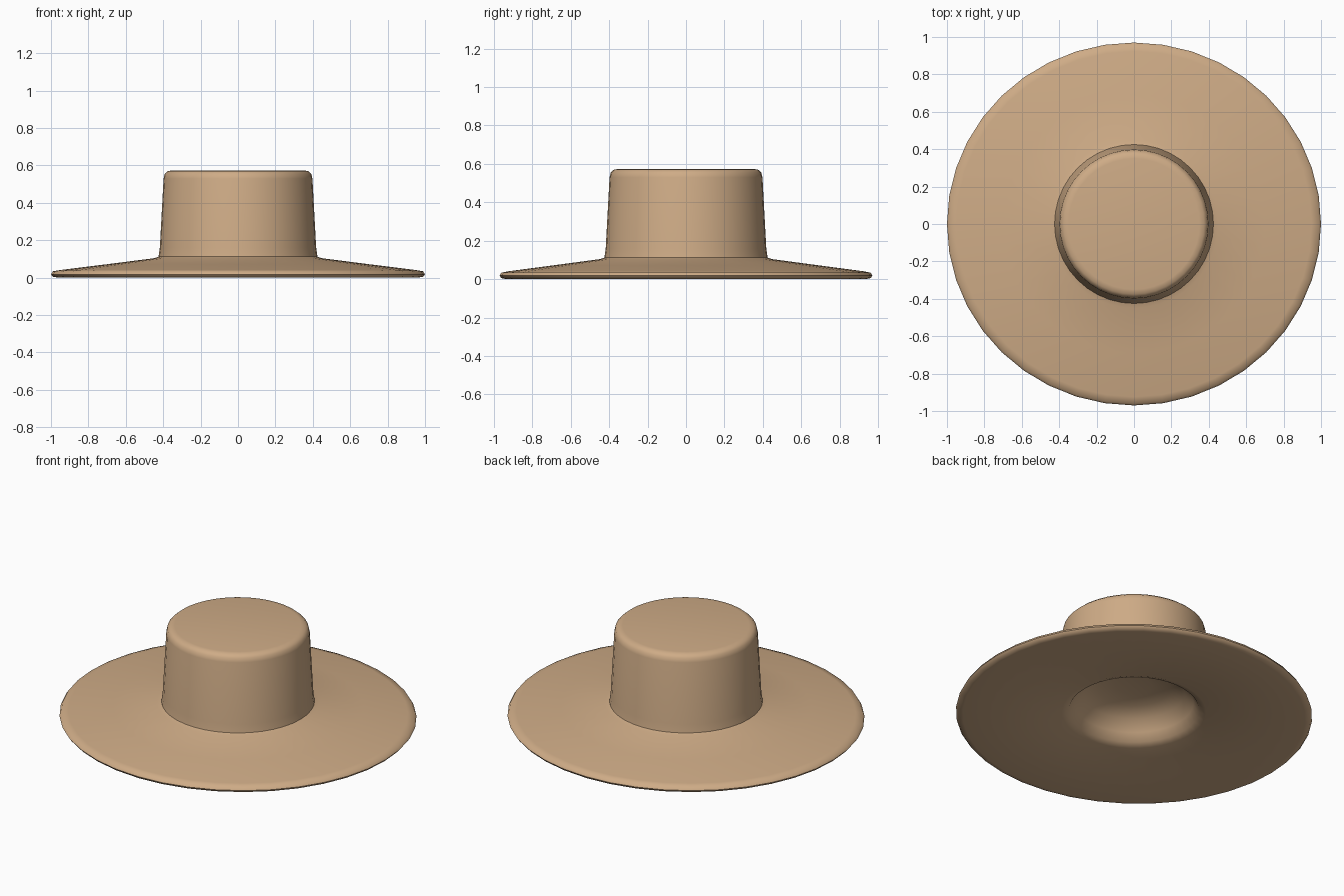
import bpy, bmesh, math

if "Cube" in bpy.data.objects:
    bpy.data.objects.remove(bpy.data.objects["Cube"])

# felt colour
felt = bpy.data.materials.new("tan_felt")
felt.diffuse_color = (0.62, 0.41, 0.24, 1)
felt.use_nodes = True
felt.node_tree.nodes["Principled BSDF"].inputs["Base Color"].default_value = felt.diffuse_color

# lathe profile (radius, height): underside hollow, brim edge, crown, top
PROFILE = [
    (0.10, 0.20), (0.20, 0.185), (0.28, 0.15), (0.33, 0.09), (0.36, 0.045),
    (0.40, 0.03), (0.70, 0.015), (0.96, 0.0), (0.99, 0.005), (1.0, 0.018),
    (0.99, 0.034), (0.95, 0.041), (0.70, 0.072), (0.45, 0.104), (0.425, 0.112),
    (0.418, 0.16), (0.398, 0.53), (0.392, 0.555), (0.375, 0.57), (0.35, 0.574),
]
SIDES = 40
DEPTH = 0.97  # front-to-back squash of the outer brim


def ring(bm, r, z):
    # only the wide brim is slightly oval
    t = min(max((r - 0.43) / 0.57, 0), 1)
    sy = 1 + (DEPTH - 1) * t
    return [bm.verts.new((r * math.cos(a), r * sy * math.sin(a), z))
            for a in (2 * math.pi * i / SIDES for i in range(SIDES))]


# hat: one closed turned shell
bm = bmesh.new()
rings = [ring(bm, r, z) for r, z in PROFILE]
for a, b in zip(rings, rings[1:]):
    for i in range(SIDES):
        j = (i + 1) % SIDES
        bm.faces.new((a[i], a[j], b[j], b[i]))
bm.faces.new(rings[0])
bm.faces.new(rings[-1])
bmesh.ops.recalc_face_normals(bm, faces=bm.faces)

mesh = bpy.data.meshes.new("hat")
bm.to_mesh(mesh)
bm.free()
mesh.materials.append(felt)
hat = bpy.data.objects.new("hat", mesh)
bpy.context.collection.objects.link(hat)
bpy.context.view_layer.objects.active = hat
hat.select_set(True)
bpy.ops.object.shade_smooth_by_angle(angle=math.radians(60))
